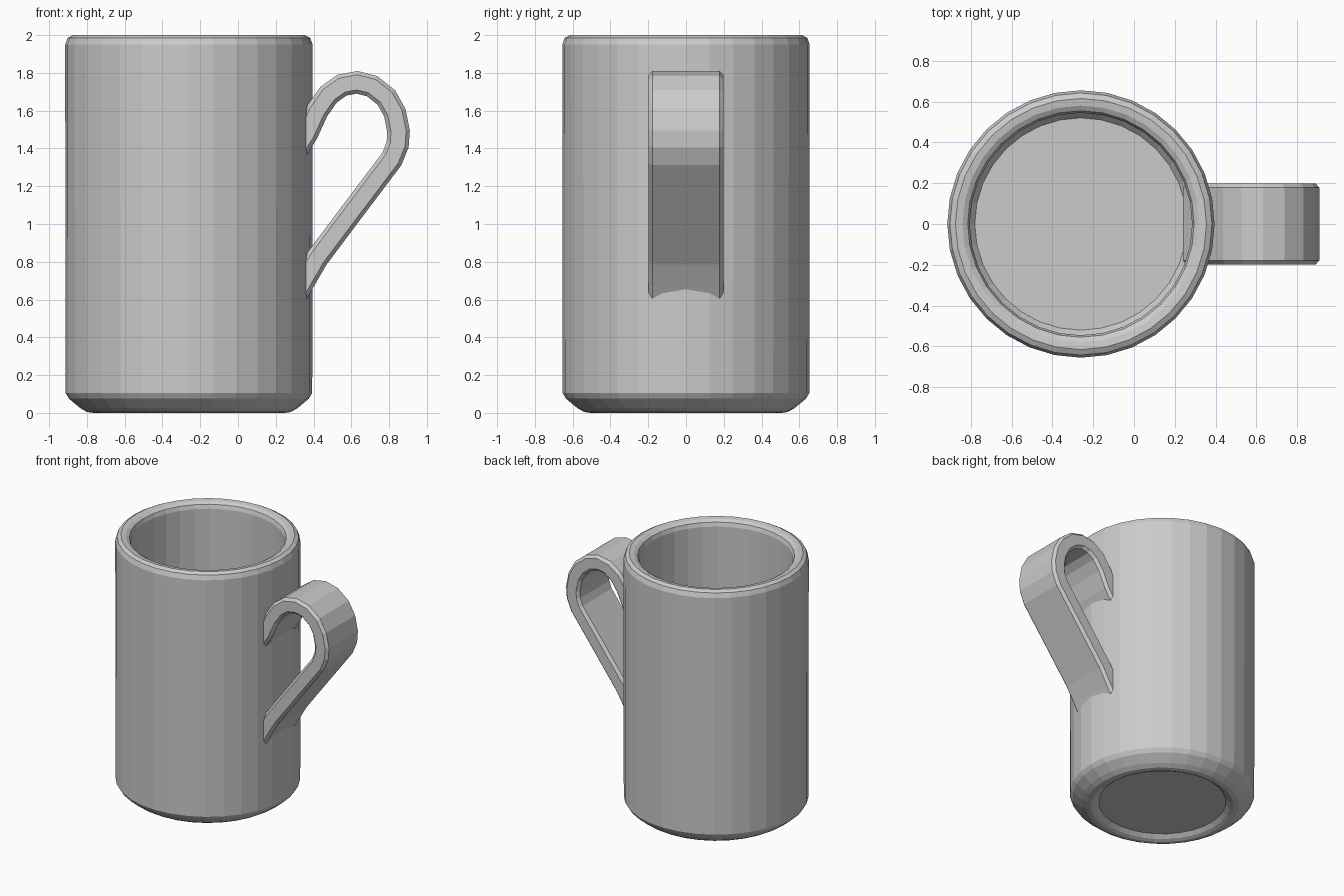
import bpy, bmesh, math
from mathutils import Vector

if "Cube" in bpy.data.objects:
    bpy.data.objects.remove(bpy.data.objects["Cube"])

CX = -0.26      # mug axis
SEGMENTS = 32


def finish(bm, name):
    bmesh.ops.recalc_face_normals(bm, faces=bm.faces)
    mesh = bpy.data.meshes.new(name)
    bm.to_mesh(mesh)
    bm.free()
    ob = bpy.data.objects.new(name, mesh)
    bpy.context.collection.objects.link(ob)
    return ob


def lathe(name, profile):
    """Revolve (radius, z) points; the first and last rings are capped."""
    bm = bmesh.new()
    rings = []
    for r, z in profile:
        angles = [math.tau * i / SEGMENTS for i in range(SEGMENTS)]
        rings.append([bm.verts.new((CX + r * math.cos(a), r * math.sin(a), z)) for a in angles])
    for a, b in zip(rings, rings[1:]):
        for i in range(SEGMENTS):
            j = (i + 1) % SEGMENTS
            bm.faces.new((a[i], a[j], b[j], b[i]))
    bm.faces.new(rings[0])
    bm.faces.new(rings[-1])
    return finish(bm, name)


def strap(name, path, section):
    """Sweep a closed (across, y) section along an xz path."""
    bm = bmesh.new()
    pts = [Vector((x, 0, z)) for x, z in path]
    rings = []
    for i, p in enumerate(pts):
        t = (pts[min(i + 1, len(pts) - 1)] - pts[max(i - 1, 0)]).normalized()
        n = Vector((-t.z, 0, t.x))
        rings.append([bm.verts.new(p + n * u + Vector((0, y, 0))) for u, y in section])
    count = len(section)
    for a, b in zip(rings, rings[1:]):
        for i in range(count):
            j = (i + 1) % count
            bm.faces.new((a[i], a[j], b[j], b[i]))
    bm.faces.new(rings[0])
    bm.faces.new(rings[-1])
    return finish(bm, name)


# Body: recessed underside, bevelled foot, wall, rounded rim, inside floor
lathe("mug_body", [
    (0.45, 0.035), (0.48, 0.01), (0.505, 0.0), (0.54, 0.005), (0.575, 0.025),
    (0.635, 0.075), (0.653, 0.105), (0.655, 1.95), (0.642, 1.985), (0.615, 2.0),
    (0.58, 1.995), (0.555, 1.98), (0.545, 1.95), (0.545, 0.13), (0.52, 0.10),
])

# Handle: flat strap with chamfered edges, both ends sunk into the wall
W, T, C = 0.198, 0.06, 0.02
section = [(-T, -W + C), (-T, W - C), (-T + C, W), (T - C, W),
           (T, W - C), (T, -W + C), (T - C, -W), (-T + C, -W)]
strap("handle", [
    (0.29, 1.36), (0.365, 1.48), (0.42, 1.60), (0.48, 1.685), (0.55, 1.735),
    (0.63, 1.75), (0.71, 1.73), (0.785, 1.67), (0.83, 1.59), (0.85, 1.49),
    (0.845, 1.42), (0.815, 1.345), (0.60, 1.06), (0.42, 0.82), (0.35, 0.70), (0.30, 0.61),
], section)
